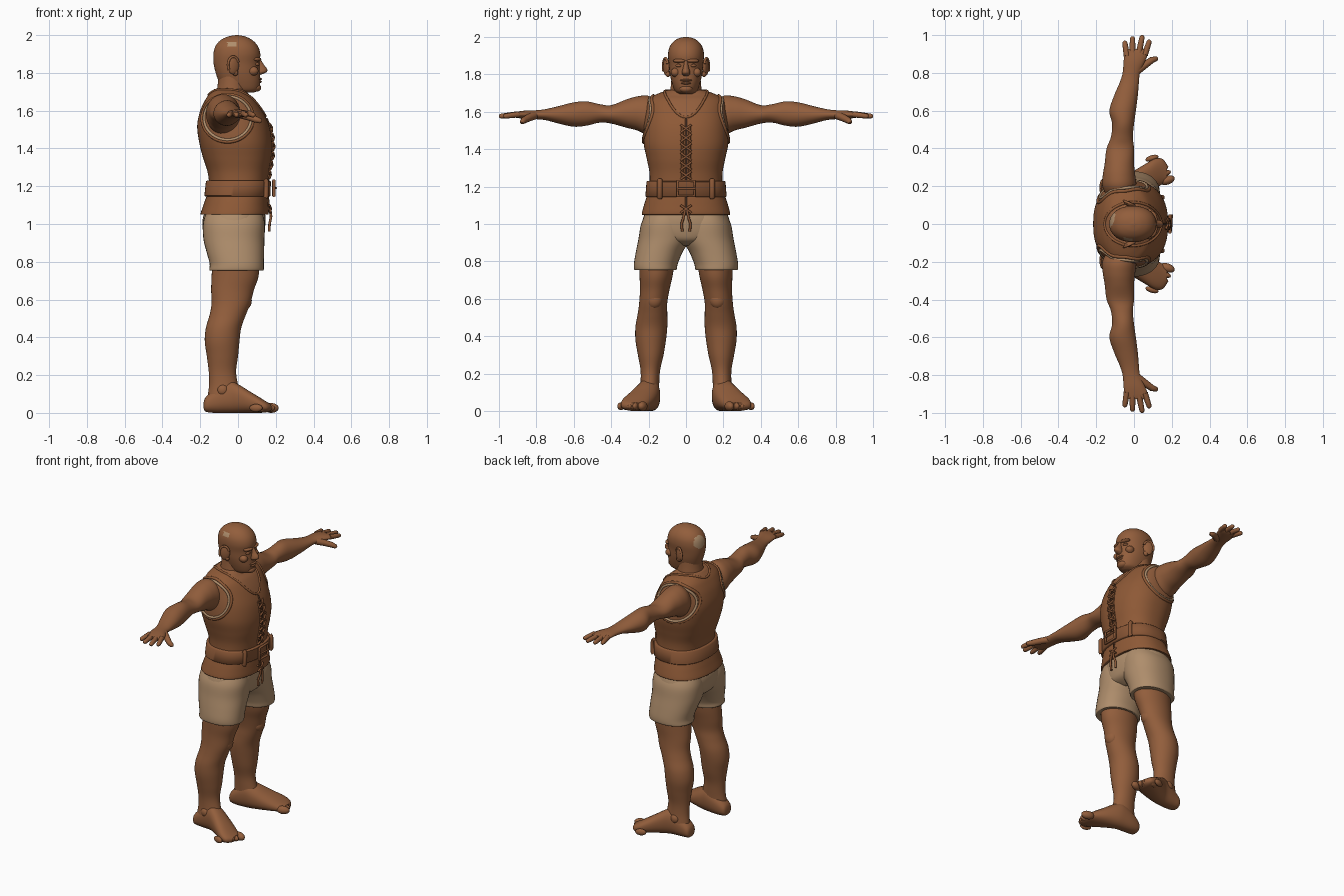
import bpy, bmesh, math
from mathutils import Vector
from mathutils.bvhtree import BVHTree

if "Cube" in bpy.data.objects:
    bpy.data.objects.remove(bpy.data.objects["Cube"])


def material(name, r, g, b):
    m = bpy.data.materials.new(name)
    m.use_nodes = True
    m.diffuse_color = (r, g, b, 1)
    m.node_tree.nodes["Principled BSDF"].inputs["Base Color"].default_value = (r, g, b, 1)
    return m


skin = material("skin", .29, .112, .045)
vest = material("vest leather", .27, .1, .037)
belt_mat = material("belt leather", .25, .093, .036)
tan = material("tan cloth", .43, .27, .15)
dark = material("dark gap", .09, .035, .015)


def finish(ob, mirror=False, angle=50):
    bpy.ops.object.select_all(action='DESELECT')
    ob.select_set(True)
    bpy.context.view_layer.objects.active = ob
    if ob.type == 'CURVE':
        bpy.ops.object.convert(target='MESH')
        ob = bpy.context.object
    bpy.ops.object.shade_smooth_by_angle(angle=math.radians(angle))
    if mirror:
        mod = ob.modifiers.new("mirror", 'MIRROR')
        mod.use_axis = (False, True, False)
        mod.use_mirror_merge = False
    return ob


def add_mesh(name, bm, mats, rule=None, mirror=False, angle=50):
    bmesh.ops.recalc_face_normals(bm, faces=bm.faces)
    if rule:
        for f in bm.faces:
            f.material_index = rule(f.calc_center_median())
    me = bpy.data.meshes.new(name)
    bm.to_mesh(me)
    for m in mats:
        me.materials.append(m)
    ob = bpy.data.objects.new(name, me)
    bpy.context.collection.objects.link(ob)
    return finish(ob, mirror, angle)


# Loft of rounded sections: each row is (position, low a, high a, low b, high b)
ORDER = {'z': (1, 2, 0), 'y': (1, 0, 2), 'x': (0, 1, 2)}


def loft(name, axis, rows, mats, mirror=False, power=2.0, steps=5, sides=36, rule=None):
    rows = [Vector(r if len(r) == 5 else (*r, -r[3])) for r in rows]
    rows = [Vector((r[0], r[1], r[2], min(r[3], r[4]), max(r[3], r[4]))) for r in rows]
    dense = []
    for i in range(len(rows) - 1):
        p0, p1, p2 = rows[max(i - 1, 0)], rows[i], rows[i + 1]
        p3 = rows[min(i + 2, len(rows) - 1)]
        for s in range(steps):
            t = s / steps
            dense.append(p1 + (p2 - p0) * (t / 2) + (p0 * 2 - p1 * 5 + p2 * 4 - p3) * (t * t / 2)
                         + (p1 * 3 - p0 - p2 * 3 + p3) * (t ** 3 / 2))
    dense.append(rows[-1])
    bm = bmesh.new()
    rings = []
    for p, a0, a1, b0, b1 in dense:
        ring = []
        for k in range(sides):
            c, s = math.cos(math.tau * k / sides), math.sin(math.tau * k / sides)
            a = (a0 + a1) / 2 + (a1 - a0) / 2 * math.copysign(abs(c) ** (2 / power), c)
            b = (b0 + b1) / 2 + (b1 - b0) / 2 * math.copysign(abs(s) ** (2 / power), s)
            pab = (p, a, b)
            ring.append(bm.verts.new([pab[j] for j in ORDER[axis]]))
        rings.append(ring)
    for r, q in zip(rings, rings[1:]):
        for k in range(sides):
            n = (k + 1) % sides
            bm.faces.new((r[k], r[n], q[n], q[k]))
    bm.faces.new(rings[0])
    bm.faces.new(rings[-1])
    return add_mesh(name, bm, mats, rule, mirror)


def blob(name, center, size, mat, mirror=False, turn=0):
    bm = bmesh.new()
    bmesh.ops.create_uvsphere(bm, u_segments=20, v_segments=12, radius=1)
    for v in bm.verts:
        v.co = Vector(c * s for c, s in zip(v.co, size))
        x, y = v.co.x, v.co.y
        v.co.x = x * math.cos(turn) - y * math.sin(turn)
        v.co.y = x * math.sin(turn) + y * math.cos(turn)
        v.co += Vector(center)
    return add_mesh(name, bm, [mat], None, mirror)


def tubes(name, paths, radius, mat, cyclic=False, mirror=False, taper=None):
    cu = bpy.data.curves.new(name, 'CURVE')
    cu.dimensions, cu.bevel_depth, cu.bevel_resolution = '3D', radius, 3
    cu.use_fill_caps = True
    for path in paths:
        sp = cu.splines.new('POLY')
        sp.points.add(len(path) - 1)
        for i, p in enumerate(path):
            sp.points[i].co = (*p, 1)
            sp.points[i].radius = taper[i] if taper else 1
        sp.use_cyclic_u = cyclic
    cu.materials.append(mat)
    ob = bpy.data.objects.new(name, cu)
    bpy.context.collection.objects.link(ob)
    return finish(ob, mirror)


def in_neck(x, y):
    return ((x + .005) / .15) ** 2 + (y / .115) ** 2 < 1


def torso_rule(c):
    if c.z > 1.53 and in_neck(c.x, c.y):
        return 1
    arm = ((c.x + .055) / .135) ** 2 + ((c.z - 1.56) / .125) ** 2
    return 1 if abs(c.y) > .12 and arm < 1 else 0


# Vest with flared skirt
torso = loft("vest", 'z', [
    (1.05, -.19, .15, .228), (1.055, -.198, .162, .236), (1.11, -.18, .16, .222),
    (1.19, -.155, .156, .198), (1.27, -.16, .162, .195), (1.35, -.185, .176, .21),
    (1.43, -.205, .18, .226), (1.52, -.216, .165, .225), (1.6, -.2, .13, .216),
    (1.66, -.172, .09, .203), (1.69, -.15, .055, .165), (1.715, -.125, .03, .1)],
    [vest, skin], power=2.35, steps=7, sides=72, rule=torso_rule)
tbm = bmesh.new()
tbm.from_mesh(torso.data)
tree = BVHTree.FromBMesh(tbm)


def cast(start, direction, lift=0.0):
    hit = tree.ray_cast(Vector(start), Vector(direction))[0]
    return hit - Vector(direction) * lift if hit else None


def front(y, z, lift):
    return cast((1, y, z), (-1, 0, 0), lift)


# Neckline and armhole trims laid on the vest
angles = [math.tau * k / 48 for k in range(48)]
neckline = [cast((-.005 + .15 * math.cos(a), .115 * math.sin(a), 3), (0, 0, -1)) for a in angles]
tubes("neckline_trim", [[p for p in neckline if p]], .007, vest, True)
for name, scale, rad, mat in (("armhole_trim", 1, .009, vest), ("armhole_lining", .92, .008, tan)):
    loop = [cast((-.055 + .135 * scale * math.cos(a), 2, 1.56 + .125 * scale * math.sin(a)), (0, -1, 0))
            for a in angles]
    tubes(name, [[p for p in loop if p]], rad, mat, True, True)

# Front opening, laces and hanging ends
gap = [front(0, 1.06 + .02 * i, .001) for i in range(26)]
tubes("front_opening", [[p for p in gap if p]], .006, dark)
cross = []
for z in [1.08, 1.26, 1.31, 1.36, 1.41, 1.46, 1.51]:
    for s in (-1, 1):
        cross.append([front(s * .028 * t, z + .02 * t, .007 + .006 * (1 - abs(t))) for t in (-1, 0, 1)])
tubes("laces", cross, .006, belt_mat)
tubes("lace_ends", [[(.17, .004, 1.08), (.175, .012, 1.04), (.167, .024, 1.0), (.165, .02, .96)]],
      .007, belt_mat, mirror=True)
tubes("lace_edges", [[front(.02, 1.25 + .03 * i, .001) for i in range(10)]], .006, vest, mirror=True)

# Belt, buckle and belt loops
loft("belt", 'z', [(1.145, -.172, .166, .212), (1.15, -.178, .172, .217), (1.225, -.17, .174, .211),
                   (1.23, -.164, .168, .206)], [belt_mat], power=2.35, steps=1, sides=72)
tubes("buckle", [[(.19, -.045, 1.15), (.19, .045, 1.15), (.19, .045, 1.23), (.19, -.045, 1.23)]],
      .009, belt_mat, True)
tubes("buckle_pin", [[(.195, -.04, 1.19), (.2, .05, 1.19)]], .006, belt_mat)
tubes("belt_loop", [[(.143, .14, 1.14), (.15, .14, 1.15), (.15, .14, 1.225), (.14, .14, 1.235)]],
      .014, belt_mat, mirror=True)

# Shorts
loft("shorts_hips", 'z', [(.885, -.1, .07, .05), (.91, -.16, .12, .15), (.95, -.183, .138, .235),
                          (1.02, -.188, .146, .232), (1.08, -.17, .14, .21)], [tan], power=2.3)
loft("shorts_leg", 'z', [
    (.755, -.14, .125, .06, .265), (.757, -.152, .136, .05, .277), (.79, -.15, .137, .043, .278),
    (.85, -.166, .138, .018, .268), (.92, -.183, .14, -.02, .254), (1.0, -.185, .142, -.02, .24),
    (1.06, -.17, .13, 0, .21)], [tan], True, 2.2)

# Legs
loft("leg", 'z', [
    (.8, -.135, .115, .06, .25), (.72, -.14, .108, .072, .248), (.65, -.142, .084, .088, .246),
    (.58, -.14, .066, .1, .25), (.52, -.15, .042, .1, .258), (.45, -.17, .017, .1, .27),
    (.38, -.176, .008, .107, .27), (.3, -.165, 0, .12, .257), (.22, -.155, -.01, .138, .243),
    (.15, -.153, 0, .143, .243), (.08, -.16, .02, .145, .25), (.04, -.15, .01, .15, .245)],
    [skin], True)
blob("kneecap", (.035, .17, .595), (.038, .045, .05), skin, True)
blob("ankle_bone", (-.08, .235, .12), (.03, .02, .03), skin, True)

# Feet
loft("foot", 'x', [
    (-.182, .175, .21, .025, .055), (-.17, .152, .235, .006, .085), (-.12, .14, .245, 0, .13),
    (-.05, .138, .258, 0, .17), (0, .145, .282, 0, .152), (.06, .165, .318, 0, .115),
    (.11, .188, .345, 0, .085), (.15, .21, .345, .003, .06), (.175, .225, .315, .012, .045)],
    [skin], True, 2.3)
for i in range(5):
    big = i == 0
    blob(f"toe_{i + 1}", (.175 - .014 * i - (.006 * i if i > 2 else 0), .232 + .008 * (not big) + .027 * i, .026),
         (.042, .024, .026) if big else (.036, .016, .021), skin, True, .3)

# Arms and palms
loft("arm", 'y', [
    (.14, -.14, -.01, 1.5, 1.65), (.2, -.168, .012, 1.475, 1.685), (.26, -.165, .006, 1.5, 1.682),
    (.32, -.155, 0, 1.515, 1.665), (.4, -.145, 0, 1.537, 1.635), (.46, -.122, -.006, 1.542, 1.64),
    (.53, -.116, 0, 1.526, 1.655), (.6, -.13, .01, 1.52, 1.65), (.68, -.105, .02, 1.537, 1.63),
    (.75, -.075, .026, 1.555, 1.614), (.8, -.06, .032, 1.56, 1.608), (.86, -.055, .058, 1.563, 1.606),
    (.905, -.05, .075, 1.567, 1.6), (.925, -.04, .065, 1.575, 1.595)], [skin], True)

# Fingers fan out from the knuckles
knuckles = [(-.038, .89), (-.008, .905), (.026, .905), (.057, .895)]
tips = [(-.05, .97), (-.008, .993), (.045, 1.0), (.084, .975)]
fingers = [[Vector((*k, 1.586)).lerp(Vector((*t, 1.575)), f) for f in (0, .5, .85, .96, 1)]
           for k, t in zip(knuckles, tips)]
tubes("fingers", fingers, .015, skin, mirror=True, taper=(1.1, 1, .9, .65, .2))
tubes("thumb", [[(.015, .81, 1.58), (.055, .84, 1.568), (.095, .868, 1.553), (.12, .875, 1.545), (.127, .876, 1.543)]],
      .018, skin, mirror=True, taper=(1.2, 1.1, .95, .7, .2))


# Neck and head, with pale patches on the scalp
def scalp(c):
    back = (c - Vector((-.12, .025, 1.92))).length < .042
    side = c.y < -.05 and abs(c.x + .03) < .026 and abs(c.z - 1.952) < .012
    return 1 if back or side else 0


loft("neck", 'z', [(1.56, -.14, .09, .11), (1.64, -.128, .068, .1), (1.69, -.115, .052, .088),
                   (1.75, -.106, .045, .08), (1.82, -.1, .04, .075)], [skin])
loft("head", 'z', [
    (1.695, -.04, .08, .035), (1.71, -.075, .108, .058), (1.75, -.1, .118, .074),
    (1.8, -.118, .116, .086), (1.85, -.129, .114, .091), (1.9, -.13, .118, .096),
    (1.94, -.12, .106, .09), (1.972, -.094, .078, .07), (1.992, -.055, .04, .04),
    (2.0, -.012, .002, .006)], [skin, tan], power=2.15, steps=7, sides=72, rule=scalp)
loft("nose", 'z', [(1.79, .09, .12, .012), (1.803, .09, .15, .022), (1.82, .09, .154, .02),
                   (1.845, .09, .136, .013), (1.875, .09, .118, .01)], [skin], sides=20)
blob("brow", (.102, .036, 1.872), (.02, .036, .011), skin, True, .3)
blob("eye", (.098, .038, 1.846), (.016, .017, .009), skin, True, .3)
blob("cheek", (.075, .052, 1.81), (.035, .027, .026), skin, True, .5)
blob("upper_lip", (.112, 0, 1.768), (.015, .032, .007), skin)
blob("lower_lip", (.11, 0, 1.753), (.016, .027, .008), skin)
blob("chin", (.095, 0, 1.722), (.028, .036, .022), skin)
blob("ear", (-.025, .105, 1.84), (.032, .013, .048), skin, True, -.4)
blob("ear_lobe", (-.015, .096, 1.802), (.016, .012, .018), skin, True)
tubes("ear_rim", [[(-.025 + .028 * math.cos(a), .11 - .012 * math.cos(a), 1.842 + .044 * math.sin(a))
                   for a in [math.pi * (.1 + .1 * k) for k in range(12)]]], .007, skin, mirror=True)
